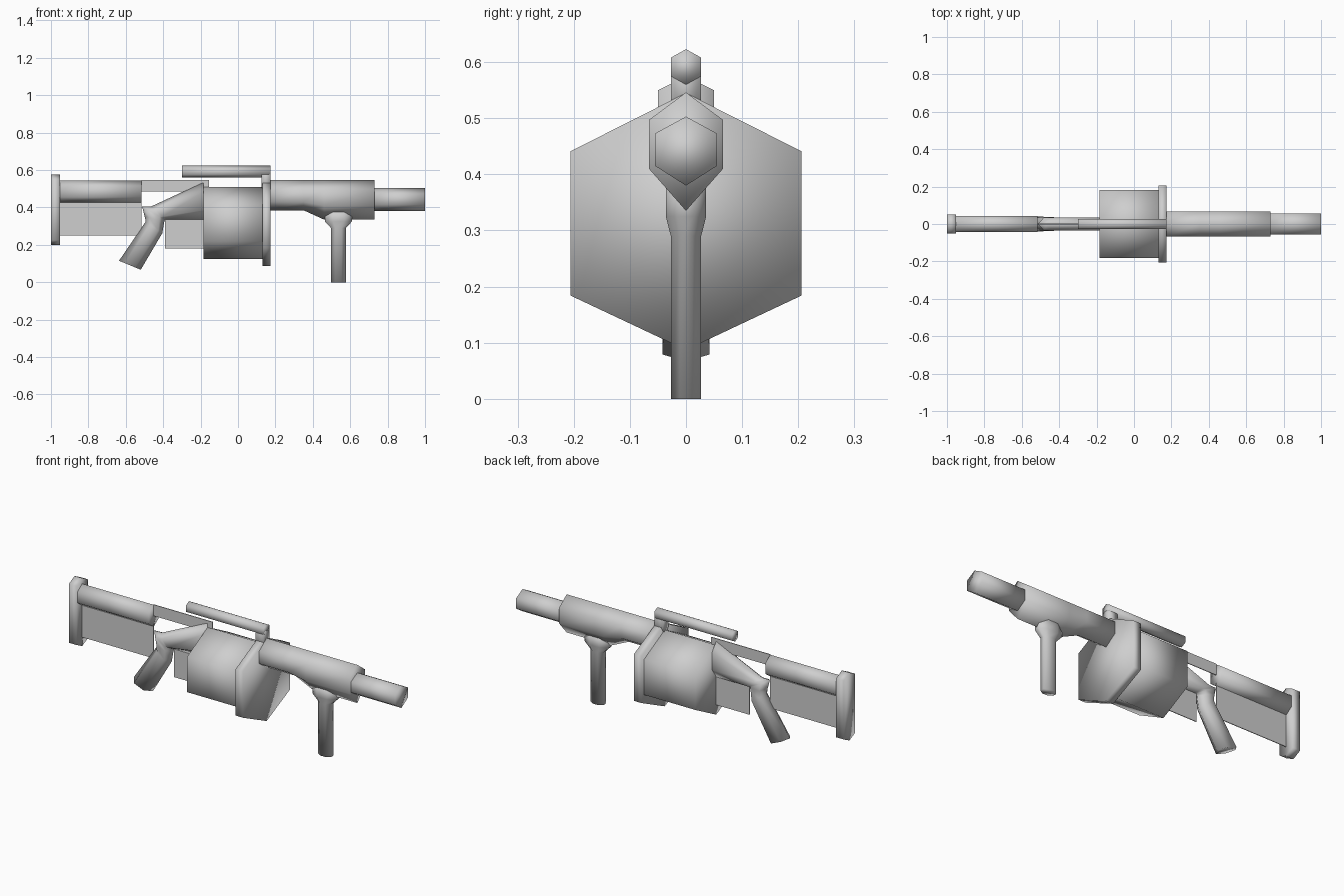
import bpy, bmesh, math
from mathutils import Vector

cube = bpy.data.objects.get("Cube")
if cube:
    bpy.data.objects.remove(cube, do_unlink=True)

grey = bpy.data.materials.new("plain_grey")
grey.use_nodes = True
grey.diffuse_color = (0.62, 0.62, 0.62, 1)
grey.node_tree.nodes["Principled BSDF"].inputs["Base Color"].default_value = (0.62, 0.62, 0.62, 1)


def loft(name, rings, smooth=True):
    """Skin equal-sized rings of points and cap both ends."""
    bm = bmesh.new()
    loops = [[bm.verts.new(p) for p in ring] for ring in rings]
    n = len(loops[0])
    for a, b in zip(loops, loops[1:]):
        for i in range(n):
            j = (i + 1) % n
            bm.faces.new((a[i], a[j], b[j], b[i]))
    bm.faces.new(loops[0][::-1])
    bm.faces.new(loops[-1])
    bmesh.ops.recalc_face_normals(bm, faces=bm.faces)
    for f in bm.faces:
        f.smooth = smooth
    mesh = bpy.data.meshes.new(name)
    bm.to_mesh(mesh)
    bm.free()
    mesh.materials.append(grey)
    obj = bpy.data.objects.new(name, mesh)
    bpy.context.collection.objects.link(obj)
    return obj


def hexagon(x, w, top, upper, lower, bottom):
    """Pointed six-sided cross-section facing x."""
    return [(x, 0, top), (x, w, upper), (x, w, lower),
            (x, 0, bottom), (x, -w, lower), (x, -w, upper)]


def hex_bar(name, x0, x1, *section):
    return loft(name, [hexagon(x, *section) for x in (x0, x1)])


def sheet(name, x0, x1, z0, z1, t=0.002):
    """Thin upright plate on the centre plane."""
    return loft(name, [[(x, -t, z0), (x, t, z0), (x, t, z1), (x, -t, z1)]
                       for x in (x0, x1)], smooth=False)


# Stock: half width, top, upper corner, lower corner, bottom
hex_bar("butt_pad", -1.0, -0.953, 0.05, 0.575, 0.55, 0.225, 0.2)
hex_bar("stock_tube", -0.953, -0.515, 0.042, 0.545, 0.515, 0.455, 0.425)
sheet("stock_web", -0.953, -0.515, 0.25, 0.44)
sheet("stock_link", -0.515, -0.155, 0.485, 0.547)

# Drum and its front plate
hex_bar("drum", -0.185, 0.13, 0.181, 0.51, 0.415, 0.22, 0.125)
hex_bar("drum_plate", 0.13, 0.175, 0.206, 0.545, 0.441, 0.184, 0.087)

# Barrel, with its underside stepping down into the fore end
loft("barrel", [hexagon(0.175, 0.066, 0.546, 0.497, 0.43, 0.385),
                hexagon(0.35, 0.066, 0.546, 0.497, 0.43, 0.385),
                hexagon(0.46, 0.066, 0.546, 0.497, 0.41, 0.335),
                hexagon(0.73, 0.066, 0.546, 0.497, 0.41, 0.335)])
hex_bar("muzzle", 0.73, 1.0, 0.055, 0.503, 0.473, 0.415, 0.38)

# Top handle and its upright
hex_bar("carry_rail", -0.3, 0.175, 0.027, 0.623, 0.608, 0.575, 0.56)
hex_bar("rail_upright", 0.125, 0.175, 0.027, 0.623, 0.575, 0.525, 0.48)

# Pistol grip flowing into the receiver: rear point, front point, half width
sections = [((-0.636, 0.115), (-0.52, 0.067), 0.042),
            ((-0.493, 0.325), (-0.405, 0.262), 0.036),
            ((-0.500, 0.355), (-0.395, 0.320), 0.036),
            ((-0.513, 0.405), (-0.390, 0.335), 0.035),
            ((-0.465, 0.405), (-0.380, 0.335), 0.035),
            ((-0.185, 0.535), (-0.185, 0.335), 0.035)]
rings = []
for (ax, az), (bx, bz), w in sections:
    a, b = Vector((ax, 0, az)), Vector((bx, 0, bz))
    rings.append([a.lerp(b, t) + Vector((0, y, 0)) for t, y in
                  ((0, 0), (0.25, w), (0.75, w), (1, 0), (0.75, -w), (0.25, -w))])
loft("pistol_grip", rings)
sheet("trigger_guard", -0.39, -0.185, 0.18, 0.335)

# Vertical foregrip with flared collar: height, half length, half width
rings = []
for z, rx, ry in ((0, 0.04, 0.027), (0.29, 0.04, 0.027),
                  (0.325, 0.072, 0.036), (0.385, 0.072, 0.036)):
    k = 1 / math.cos(math.pi / 8)
    rings.append([(0.537 + rx * k * math.cos(a), ry * k * math.sin(a), z)
                  for a in ((i + 0.5) * math.pi / 4 for i in range(8))])
loft("foregrip", rings)
